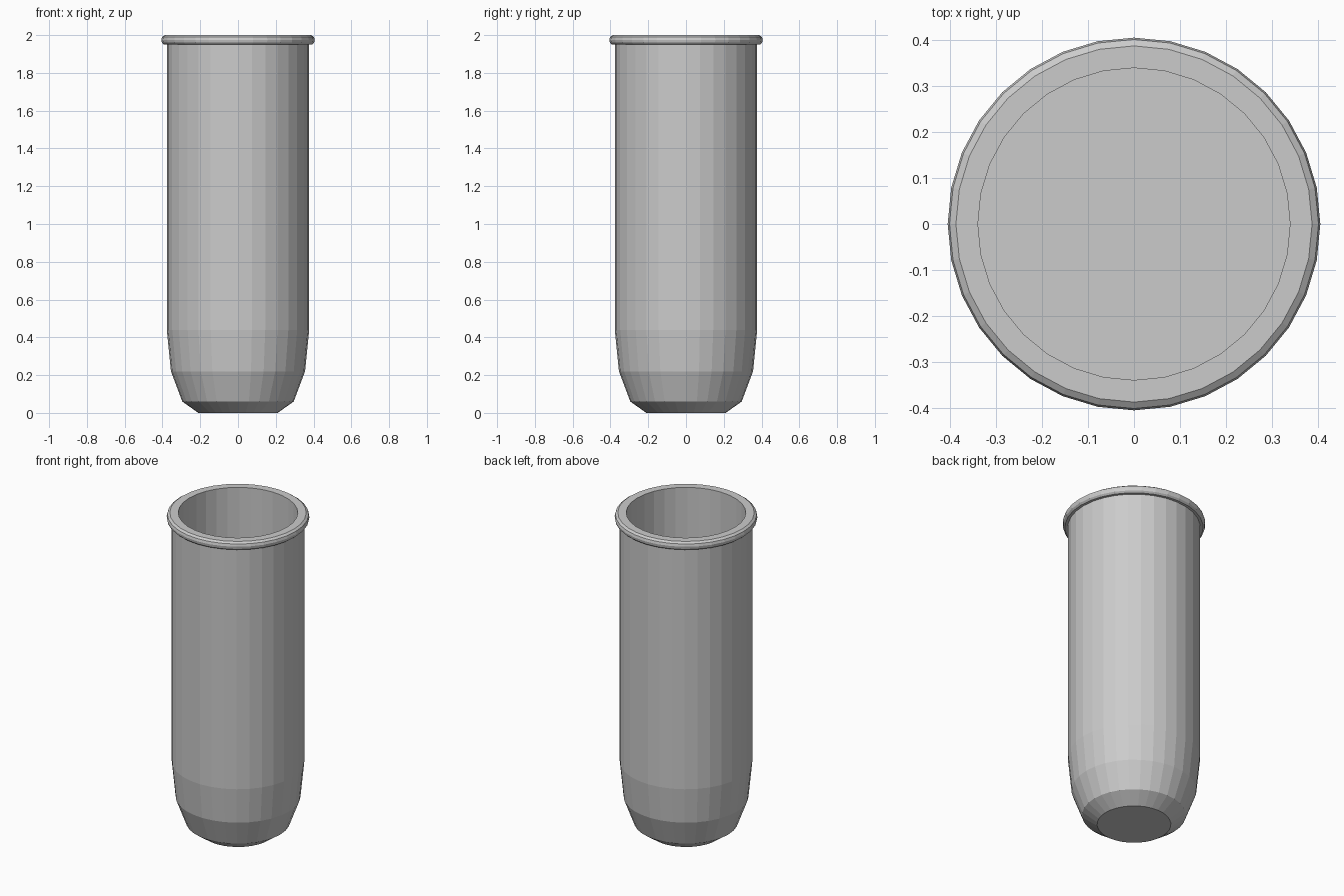
import bpy, bmesh
from math import cos, sin, tau

if "Cube" in bpy.data.objects:
    bpy.data.objects.remove(bpy.data.objects["Cube"])

SIDES = 32

# Closed outline (radius, height): outer foot, wall, rim, bore, inner floor
PROFILE = [
    (0.21, 0.0), (0.295, 0.06), (0.355, 0.22), (0.377, 0.44), (0.377, 1.95),
    (0.393, 1.95), (0.403, 1.96), (0.406, 1.975), (0.402, 1.99), (0.388, 2.0),
    (0.34, 2.0), (0.34, 0.22),
]


def lathe(name, profile):
    """Revolve an outline about z and cap both ends with flat discs."""
    bm = bmesh.new()
    rings = [[bm.verts.new((r * cos(tau * i / SIDES), r * sin(tau * i / SIDES), z))
              for i in range(SIDES)] for r, z in profile]
    for a, b in zip(rings, rings[1:]):
        for i in range(SIDES):
            j = (i + 1) % SIDES
            bm.faces.new((a[i], a[j], b[j], b[i]))
    bm.faces.new(rings[0][::-1])
    bm.faces.new(rings[-1])
    bmesh.ops.recalc_face_normals(bm, faces=bm.faces)
    mesh = bpy.data.meshes.new(name)
    bm.to_mesh(mesh)
    bm.free()
    obj = bpy.data.objects.new(name, mesh)
    bpy.context.collection.objects.link(obj)
    return obj


# Hollow vessel with tapered foot and rolled rim
lathe("tall_cup", PROFILE)
